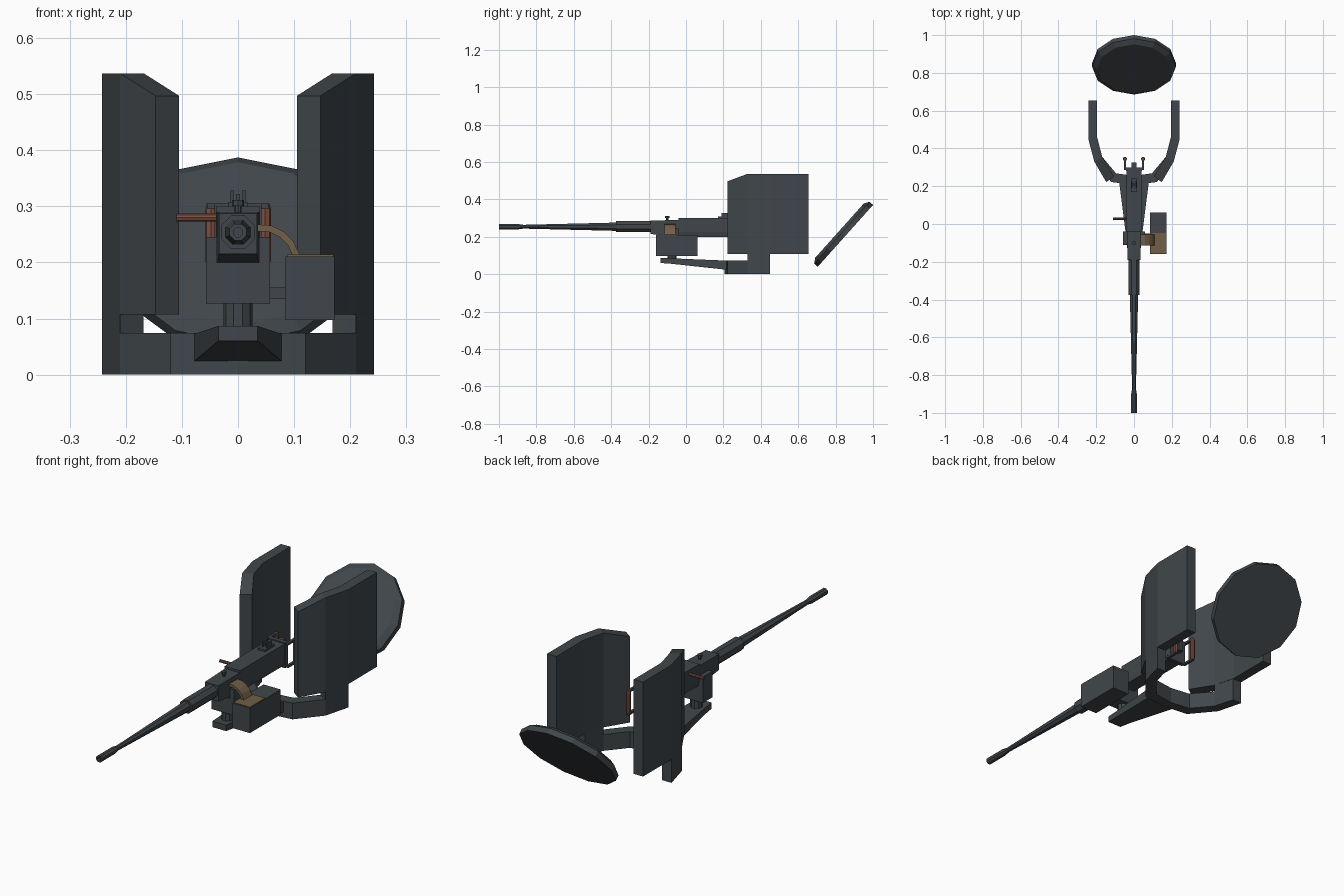
import bpy, bmesh, math
from mathutils import Vector, Matrix

if "Cube" in bpy.data.objects:
    bpy.data.objects.remove(bpy.data.objects["Cube"])


def material(name, rgb):
    m = bpy.data.materials.new(name)
    m.diffuse_color = (*rgb, 1)
    m.use_nodes = True
    m.node_tree.nodes["Principled BSDF"].inputs["Base Color"].default_value = m.diffuse_color
    return m


STEEL = material("dark steel", (0.052, 0.062, 0.070))
GRIP = material("red brown grip", (0.20, 0.075, 0.052))
BRASS = material("dull brass", (0.165, 0.115, 0.065))


def finish(name, bm, mat):
    bmesh.ops.recalc_face_normals(bm, faces=bm.faces)
    me = bpy.data.meshes.new(name)
    bm.to_mesh(me)
    bm.free()
    me.materials.append(mat)
    ob = bpy.data.objects.new(name, me)
    bpy.context.collection.objects.link(ob)
    return ob


def loft(name, rings, mat=STEEL):
    """Skin equal-length rings of points and cap both ends."""
    bm = bmesh.new()
    vs = [[bm.verts.new(p) for p in r] for r in rings]
    n = len(vs[0])
    for a, b in zip(vs, vs[1:]):
        for i in range(n):
            j = (i + 1) % n
            bm.faces.new((a[i], a[j], b[j], b[i]))
    bm.faces.new(vs[0])
    bm.faces.new(vs[-1])
    return finish(name, bm, mat)


def rect_y(hw, y, z0, z1):
    return [(-hw, y, z0), (hw, y, z0), (hw, y, z1), (-hw, y, z1)]


def box(name, x0, x1, y0, y1, z0, z1, mat=STEEL):
    return loft(name, [[(x0, y, z0), (x1, y, z0), (x1, y, z1), (x0, y, z1)]
                       for y in (y0, y1)], mat)


def turned(name, origin, axis, profile, sides, mat=STEEL, phase=0.0):
    """Turned part: profile is (distance along axis, radius)."""
    rot = Vector((0, 0, 1)).rotation_difference(Vector(axis)).to_matrix()
    rings = []
    for d, r in profile:
        rings.append([Vector(origin) + rot @ Vector(
            (r * math.cos(phase + 2 * math.pi * i / sides),
             r * math.sin(phase + 2 * math.pi * i / sides), d)) for i in range(sides)])
    return loft(name, rings, mat)


def wall(name, stations, mat=STEEL):
    """Bent plate: station is (outer xy, inner xy, bottom, top)."""
    return loft(name, [[(*o, b), (*i, b), (*i, t), (*o, t)] for o, i, b, t in stations], mat)


# Tilted round hatch lid
d = Vector((0, 0.667, 0.745))
n = Vector((0, -0.745, 0.667))
centre = Vector((0, 0.852, 0.205))
rings = []
for off, r in ((0, 0.222), (0.025, 0.222), (0.042, 0.195)):
    rings.append([centre + n * off + r * (math.sin(a) * Vector((1, 0, 0)) + math.cos(a) * d)
                  for a in (2 * math.pi * i / 12 for i in range(12))])
loft("hatch_lid", rings)

for s, side in ((-1, "left"), (1, "right")):
    # Bent side shields with sloped front corner
    wall("shield_" + side, [
        ((s * .147, .222), (s * .105, .252), .107, .497),
        ((s * .210, .330), (s * .168, .355), .107, .537),
        ((s * .242, .450), (s * .195, .458), .107, .537),
        ((s * .242, .655), (s * .195, .655), .107, .537)])
    # Raised brackets joining ring to shields
    wall("shield_bracket_" + side, [
        ((s * .210, .330), (s * .168, .355), .0, .107),
        ((s * .242, .450), (s * .195, .450), .0, .107)])
    # Rear hand grips and their brackets
    turned("hand_grip_" + side, (s * .048, .345, .195), (0, 0, 1),
           [(0, .008), (.01, .011), (.1, .011), (.11, .008)], 8, GRIP)
    for z in (.197, .300):
        box("grip_bracket_" + side, s * .048 - .006, s * .048 + .006, .285, .352,
            z - .005, z + .005)
    # Cradle cheeks
    box("cradle_cheek_" + side, s * .047 - .01, s * .047 + .01, -.11, -.04, .127, .245)
    # Rear sight posts
    box("rear_sight_post_" + side, s * .010 - .003, s * .010 + .003, .19, .225, .300, .328)

# Front half of the mount ring
wall("mount_ring", [
    ((-.210, .330), (-.168, .355), 0, .074),
    ((-.120, .222), (-.095, .268), 0, .074),
    ((0, .207), (0, .255), 0, .074),
    ((.120, .222), (.095, .268), 0, .074),
    ((.210, .330), (.168, .355), 0, .074)])

# Swing arm, post and cradle
loft("swing_arm", [rect_y(.035, -.135, .060, .087),
                   rect_y(.040, -.08, .056, .085),
                   rect_y(.080, .235, .022, .072)])
turned("mount_post", (0, -.075, .07), (0, 0, 1), [(0, .026), (.06, .026)], 10)
box("cradle_base", -.047, .047, -.11, -.04, .127, .20)

# Receiver with narrower belly, feed cover and back plate
loft("receiver", [[(-.034, y, .200), (.034, y, .200), (.039, y, .225),
                   (.039, y, .300), (-.039, y, .300), (-.039, y, .225)]
                  for y in (-.04, .29)])
loft("feed_block", [rect_y(.034, -.19, .215, .287), rect_y(.037, -.04, .200, .290)])
box("back_plate", -.042, .042, .28, .30, .19, .305)
turned("cover_knob", (0, -.10, .285), (0, 0, 1),
       [(0, .006), (.016, .006), (.016, .011), (.026, .011)], 8)
box("rear_sight_base", -.017, .017, .17, .24, .298, .308)
box("rear_sight_leaf", -.004, .004, .205, .215, .305, .322)
box("trigger", -.012, .012, .30, .325, .235, .30)

# Jacket and tapered barrel with hollow muzzle
turned("barrel_jacket", (0, -.18, .254), (0, -1, 0), [(0, .032), (.195, .032)], 8,
       phase=math.pi / 8)
turned("barrel", (0, -.37, .254), (0, -1, 0),
       [(0, .024), (.50, .011), (.53, .016), (.63, .016), (.63, .009), (.60, .009)], 8,
       phase=math.pi / 8)

# Charging handle
turned("charging_handle", (-.036, .028, .28), (-1, 0, 0), [(0, .007), (.074, .007)], 8, GRIP)

# Ammunition box with visible rounds at the front
box("ammo_box", .085, .172, -.16, .062, .097, .211)
box("ammo_rounds", .087, .170, -.157, -.048, .210, .214, BRASS)
box("ammo_shelf", .030, .090, -.10, -.05, .135, .155)

# Curved ammunition belt
path = [(.030, .262), (.058, .260), (.078, .250), (.094, .234), (.106, .208)]
belt = []
for i, (x, z) in enumerate(path):
    a, b = path[max(i - 1, 0)], path[min(i + 1, len(path) - 1)]
    t = Vector((b[0] - a[0], b[1] - a[1])).normalized() * .006
    belt.append([(x - t.y, -.115, z + t.x), (x + t.y, -.115, z - t.x),
                 (x + t.y, -.055, z - t.x), (x - t.y, -.055, z + t.x)])
loft("ammo_belt", belt, BRASS)
